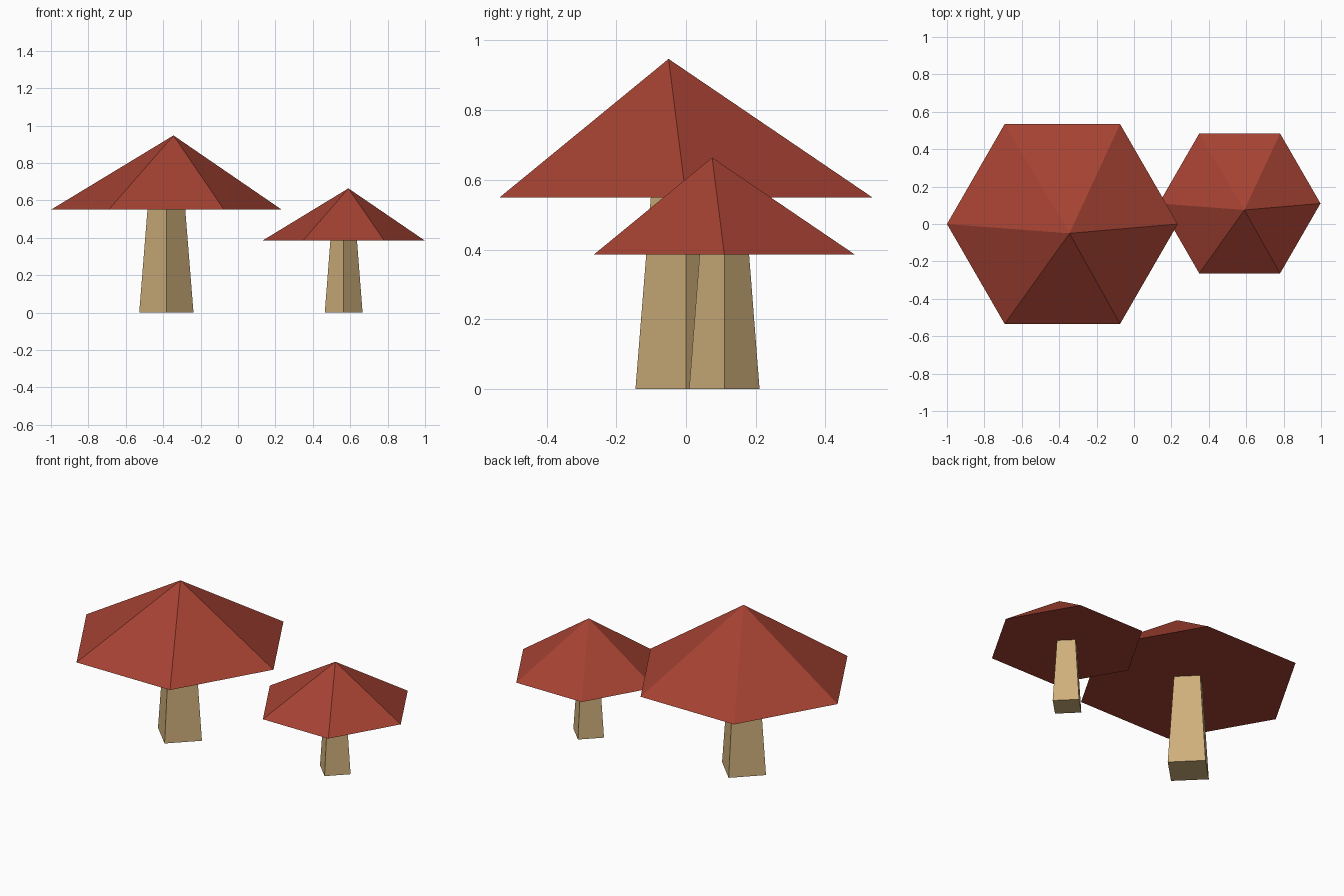
import bpy, bmesh, math

if "Cube" in bpy.data.objects:
    bpy.data.objects.remove(bpy.data.objects["Cube"])


def material(name, color):
    m = bpy.data.materials.new(name)
    m.diffuse_color = (*color, 1)
    m.use_nodes = True
    m.node_tree.nodes["Principled BSDF"].inputs["Base Color"].default_value = m.diffuse_color
    return m


RED = material("cap red", (0.376, 0.054, 0.032))
TAN = material("stem tan", (0.62, 0.43, 0.20))


def ring(bm, cx, cy, z, r, n):
    return [bm.verts.new((cx + r * math.cos(2 * math.pi * i / n),
                          cy + r * math.sin(2 * math.pi * i / n), z)) for i in range(n)]


def finish(bm, name, mat):
    bmesh.ops.recalc_face_normals(bm, faces=bm.faces)
    me = bpy.data.meshes.new(name)
    bm.to_mesh(me)
    bm.free()
    me.materials.append(mat)
    bpy.context.collection.objects.link(bpy.data.objects.new(name, me))


def mushroom(prefix, cx, cy, cap_z, cap_r, apex, r_base, r_top):
    # four-sided tapered stem, corners on the axes
    bm = bmesh.new()
    low, high = ring(bm, cx, cy, 0, r_base, 4), ring(bm, cx, cy, cap_z, r_top, 4)
    for i in range(4):
        j = (i + 1) % 4
        bm.faces.new((low[i], low[j], high[j], high[i]))
    bm.faces.new(low)
    finish(bm, prefix + "_stem", TAN)
    # hexagonal cap with an off-centre tip and flat underside
    bm = bmesh.new()
    rim = ring(bm, cx, cy, cap_z, cap_r, 6)
    tip = bm.verts.new(apex)
    for i in range(6):
        bm.faces.new((rim[i], rim[(i + 1) % 6], tip))
    bm.faces.new(rim)
    finish(bm, prefix + "_cap", RED)


mushroom("large", -0.383, 0.0, 0.55, 0.617, (-0.345, -0.05, 0.947), 0.145, 0.101)
mushroom("small", 0.565, 0.11, 0.386, 0.432, (0.59, 0.075, 0.664), 0.101, 0.071)
